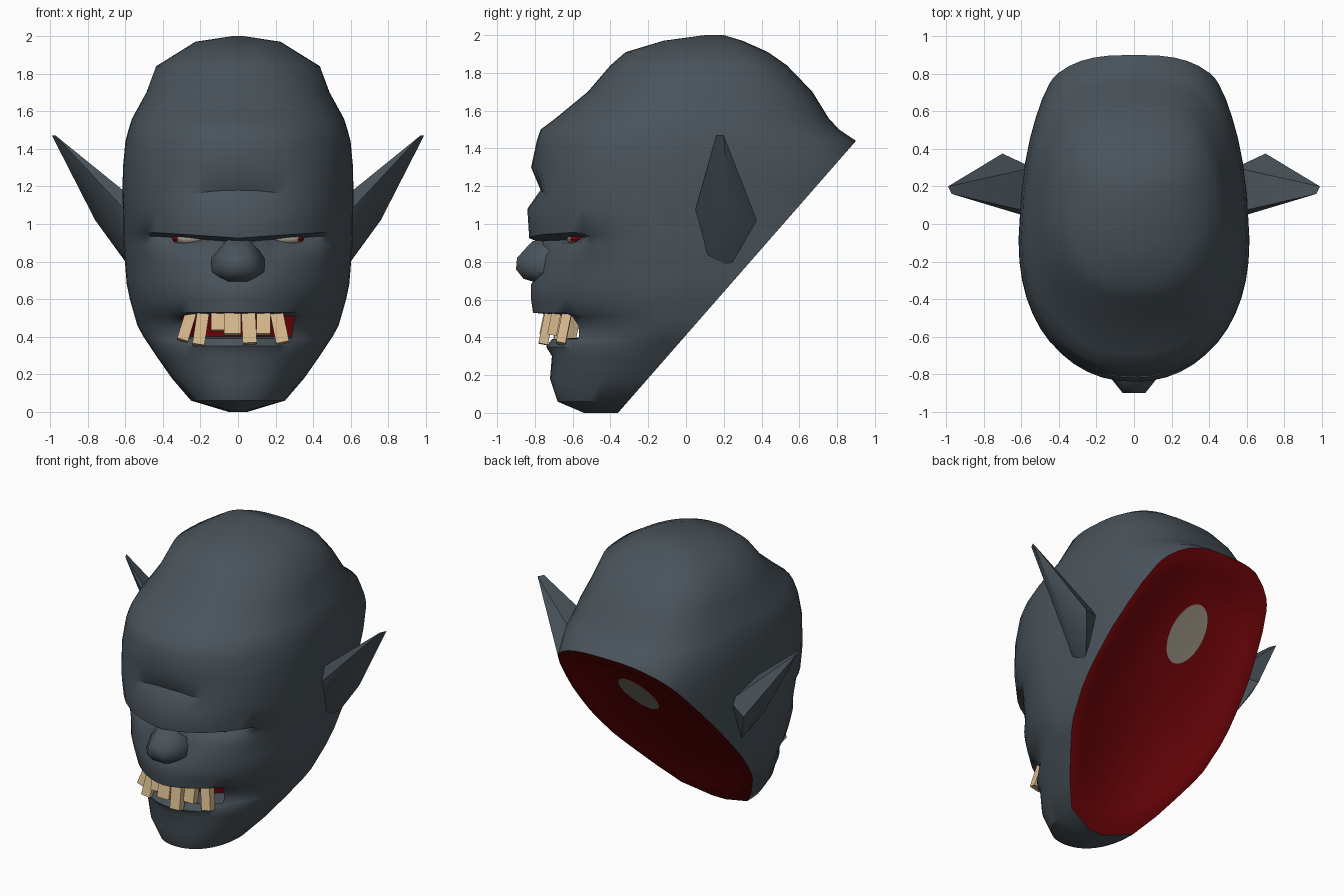
import bpy, bmesh, math
from mathutils import Vector, Matrix

old = bpy.data.objects.get("Cube")
if old:
    bpy.data.objects.remove(old)


def material(name, rgb):
    mat = bpy.data.materials.new(name)
    mat.use_nodes = True
    mat.diffuse_color = (*rgb, 1)
    mat.node_tree.nodes["Principled BSDF"].inputs["Base Color"].default_value = (*rgb, 1)
    return mat


skin = material("slate skin", (.068, .087, .104))
flesh = material("red flesh", (.19, .002, .003))
bone = material("grey bone", (.34, .31, .25))
ivory = material("tan teeth", (.68, .49, .27))


def finish(bm, name, mats, angle=40):
    bmesh.ops.recalc_face_normals(bm, faces=bm.faces[:])
    mesh = bpy.data.meshes.new(name)
    bm.to_mesh(mesh)
    bm.free()
    obj = bpy.data.objects.new(name, mesh)
    bpy.context.collection.objects.link(obj)
    for mat in mats:
        mesh.materials.append(mat)
    bpy.ops.object.select_all(action='DESELECT')
    obj.select_set(True)
    bpy.context.view_layer.objects.active = obj
    bpy.ops.object.shade_smooth_by_angle(angle=math.radians(angle))


def hull(name, points, mat, angle=40):
    bm = bmesh.new()
    for p in points:
        bm.verts.new(p)
    result = bmesh.ops.convex_hull(bm, input=bm.verts[:])
    inside = [v for v in result["geom_interior"] if isinstance(v, bmesh.types.BMVert)]
    bmesh.ops.delete(bm, geom=inside, context='VERTS')
    finish(bm, name, [mat], angle)


def sample(profile, at):
    for (za, a), (zb, b) in zip(profile, profile[1:]):
        if at <= zb:
            return a + (b - a) * (at - za) / (zb - za)
    return profile[-1][1]


# Head outlines by height: front, back, half width, widest depth, roundness
front = [(0, -.54), (.06, -.68), (.18, -.72), (.3, -.71), (.35, -.74), (.39, -.71),
         (.4, -.7), (.46, -.72), (.51, -.76), (.53, -.81), (.6, -.82), (.68, -.82),
         (.74, -.78), (.83, -.76), (.89, -.77), (.935, -.78), (.955, -.83), (1.08, -.84),
         (1.18, -.83), (1.3, -.82), (1.44, -.79), (1.5, -.77), (1.56, -.69),
         (1.7, -.52), (1.84, -.4), (1.91, -.32), (1.97, -.12), (2, .1)]
back = [(0, 1), (1.3, .98), (1.44, .9), (1.52, .78), (1.78, .62), (1.92, .42), (1.97, .3), (2, .2)]
width = [(0, .05), (.06, .25), (.2, .37), (.44, .53), (.65, .59), (.9, .61), (1.2, .615),
         (1.4, .61), (1.55, .57), (1.7, .49), (1.84, .44), (1.97, .23), (2, .03)]
middle = [(0, -.35), (.06, -.33), (.2, -.2), (.44, -.1), (1.4, -.08), (1.7, .05), (2, .15)]
roundness = [(0, 2.2), (.2, 2.2), (.34, 1.9), (.45, 1.65), (.65, 1.75), (.85, 2), (1.2, 2.2), (2, 2.2)]
socket = [(0, 0), (.07, 0), (.17, .15), (.36, .12), (.5, 0)]


def sculpt(x, z):
    """Depth and height offsets for the eye sockets and brow."""
    x = abs(x)
    depth = lift = 0
    if .85 < z < .94:
        depth = sample(socket, x) * (1 if z > .9 else .5)
    if .92 < z < .96:
        lift = -.03 * max(0, 1 - x / .45)
    if 1.1 < z < 1.2:
        depth = .06 * min(1, max(0, 1.4 - x / .3))
        lift = -.05 * min(1, x / .4) ** 2
    return depth, lift


# Head: stacked rings, with the mouth pushed inward
COLUMNS = 48
bm = bmesh.new()
rings, mouth = [], set()
for z, y_front in front:
    w, mid = sample(width, z), sample(middle, z)
    ring = []
    for i in range(COLUMNS):
        t = math.tau * i / COLUMNS
        s, c = math.sin(t), math.cos(t)
        n, reach = (sample(roundness, z), y_front - mid) if c > 0 else (2.8, sample(back, z) - mid)
        x = math.copysign(w * abs(s) ** (2 / n), s)
        y = mid + reach * abs(c) ** (2 / n)
        x *= 1 - .1 * min(.6, max(0, y))
        depth, lift = sculpt(x, z) if c > 0 else (0, 0)
        lips = .395 < z < .515
        if lips and c > math.cos(math.radians(33)):
            depth = .16
        v = bm.verts.new((x, y + depth, z + lift))
        if lips and c > math.cos(math.radians(40)):
            mouth.add(v)
        ring.append(v)
    rings.append(ring)
for low, high in zip(rings, rings[1:]):
    for i in range(COLUMNS):
        j = (i + 1) % COLUMNS
        face = bm.faces.new((low[i], low[j], high[j], high[i]))
        face.material_index = int(all(v in mouth for v in face.verts))
bm.faces.new(rings[0])
bm.faces.new(rings[-1])

# Slanted neck cut
rim_top = Vector((0, .9, 1.44))
up = Vector((0, 1.26, 1.44)).normalized()
out = Vector((0, up.z, -up.y))
bmesh.ops.bisect_plane(bm, geom=bm.verts[:] + bm.edges[:] + bm.faces[:], dist=1e-5,
                       plane_co=rim_top, plane_no=out, clear_outer=True)
centre = rim_top - up * .95


def around(p):
    return math.atan2((p - centre).dot(up), p.x)


edge = {v for e in bm.edges if e.is_boundary for v in e.verts}
loop = sorted(edge, key=lambda v: around(v.co))

# Flesh rim and shallow hollow, narrowing to the bone
spine = centre + up * .4 - out * .03
spots = [v.co.copy() for v in loop]
levels = [[centre + (p - centre) * .88 for p in spots],
          [centre + (p - centre) * .84 - out * .015 for p in spots],
          [spine + Vector((.125 * math.cos(around(p)), 0, 0)) + up * .2 * math.sin(around(p))
           for p in spots]]
for level in levels:
    inner = [bm.verts.new(p) for p in level]
    for i in range(len(loop)):
        j = (i + 1) % len(loop)
        bm.faces.new((loop[i], loop[j], inner[j], inner[i])).material_index = 1
    loop = inner
bm.faces.new(loop).material_index = 2
finish(bm, "head", [skin, flesh, bone])

# Ears, and eyes with a red outer corner
ear = [(.57, .04, 1.04), (.6, .075, 1.17), (.97, .16, 1.47), (.99, .2, 1.47), (.7, .375, 1.02),
       (.54, .3, 1.06), (.76, .23, 1.02), (.6, .25, .8), (.58, .11, .82), (.56, .17, .77)]
for side, label in ((1, "left"), (-1, "right")):
    hull(label + "_ear", [(side * x, y, z) for x, y, z in ear], skin, 30)
    bm = bmesh.new()
    place = Matrix.Translation((side * .26, -.57, .92)) @ Matrix.Diagonal((.09, .06, .035, 1))
    bmesh.ops.create_uvsphere(bm, u_segments=16, v_segments=8, radius=1, matrix=place)
    for face in bm.faces:
        face.material_index = int(side * face.calc_center_median().x > .325)
    finish(bm, label + "_eye", [bone, flesh])

# Nose
nose = [(.07, -.66, .93), (.05, -.81, .91), (.05, -.85, .87), (.055, -.895, .82), (.06, -.9, .76),
        (.05, -.86, .71), (.14, -.8, .75), (.14, -.74, .82), (.05, -.76, .68), (.13, -.66, .73),
        (.13, -.66, .83)]
hull("nose", [(s * x, y, z) for x, y, z in nose for s in (1, -1)], skin, 50)

# Teeth: offset, length, width, sideways lean
teeth = [(-.25, .16, .06, .3), (-.185, .18, .065, .15), (-.11, .1, .07, 0), (-.03, .12, .09, 0),
         (.055, .17, .075, -.05), (.135, .12, .075, 0), (.205, .17, .07, -.2)]
for k, (x, length, wide, lean) in enumerate(teeth):
    bm = bmesh.new()
    place = (Matrix.Translation((x, -.73 + 2.4 * x * x, .53)) @ Matrix.Rotation(lean, 4, 'Y')
             @ Matrix.Rotation(-.2, 4, 'X') @ Matrix.Translation((0, 0, -length / 2))
             @ Matrix.Diagonal((wide, .05, length, 1)))
    bmesh.ops.create_cube(bm, size=1, matrix=place)
    finish(bm, f"tooth_{k + 1}", [ivory], 30)
